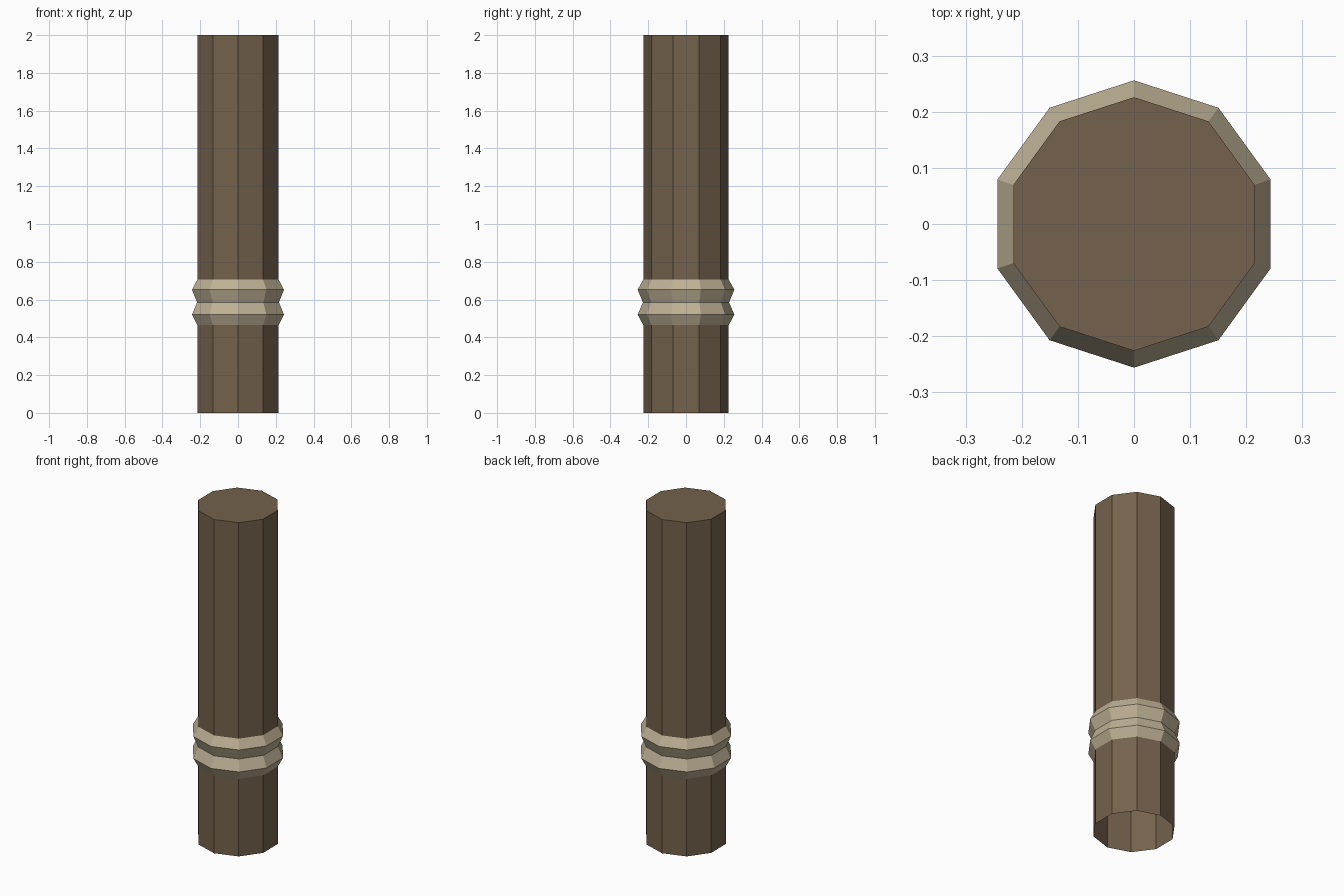
import bpy, bmesh, math

if "Cube" in bpy.data.objects:
    bpy.data.objects.remove(bpy.data.objects["Cube"])

SIDES = 10


def material(name, rgb):
    m = bpy.data.materials.new(name)
    m.diffuse_color = (*rgb, 1.0)
    m.use_nodes = True
    m.node_tree.nodes["Principled BSDF"].inputs["Base Color"].default_value = m.diffuse_color
    return m


def lathe(name, profile, mat, cap_top=False):
    """Spin (radius, z) points, bottom to top, into a ten-sided flat shell."""
    bm = bmesh.new()
    rings = []
    for r, z in profile:
        ring = []
        for i in range(SIDES):
            a = math.pi / 2 + 2 * math.pi * i / SIDES
            ring.append(bm.verts.new((r * math.cos(a), r * math.sin(a), z)))
        rings.append(ring)
    for lo, hi in zip(rings, rings[1:]):
        for i in range(SIDES):
            j = (i + 1) % SIDES
            bm.faces.new((lo[i], lo[j], hi[j], hi[i]))
    if cap_top:
        bm.faces.new(rings[-1])
    mesh = bpy.data.meshes.new(name)
    bm.to_mesh(mesh)
    bm.free()
    mesh.materials.append(mat)
    obj = bpy.data.objects.new(name, mesh)
    bpy.context.collection.objects.link(obj)
    return obj


wood = material("brown wood", (0.175, 0.120, 0.072))
rope = material("pale rope", (0.52, 0.44, 0.30))

# Wooden post, open underneath
lathe("post", [(0.226, 0.0), (0.226, 2.0)], wood, cap_top=True)

# Two stacked rope coils wrapped round the post
lathe("rope_coils", [(0.226, 0.465), (0.256, 0.52), (0.228, 0.585),
                     (0.256, 0.652), (0.226, 0.706)], rope)
